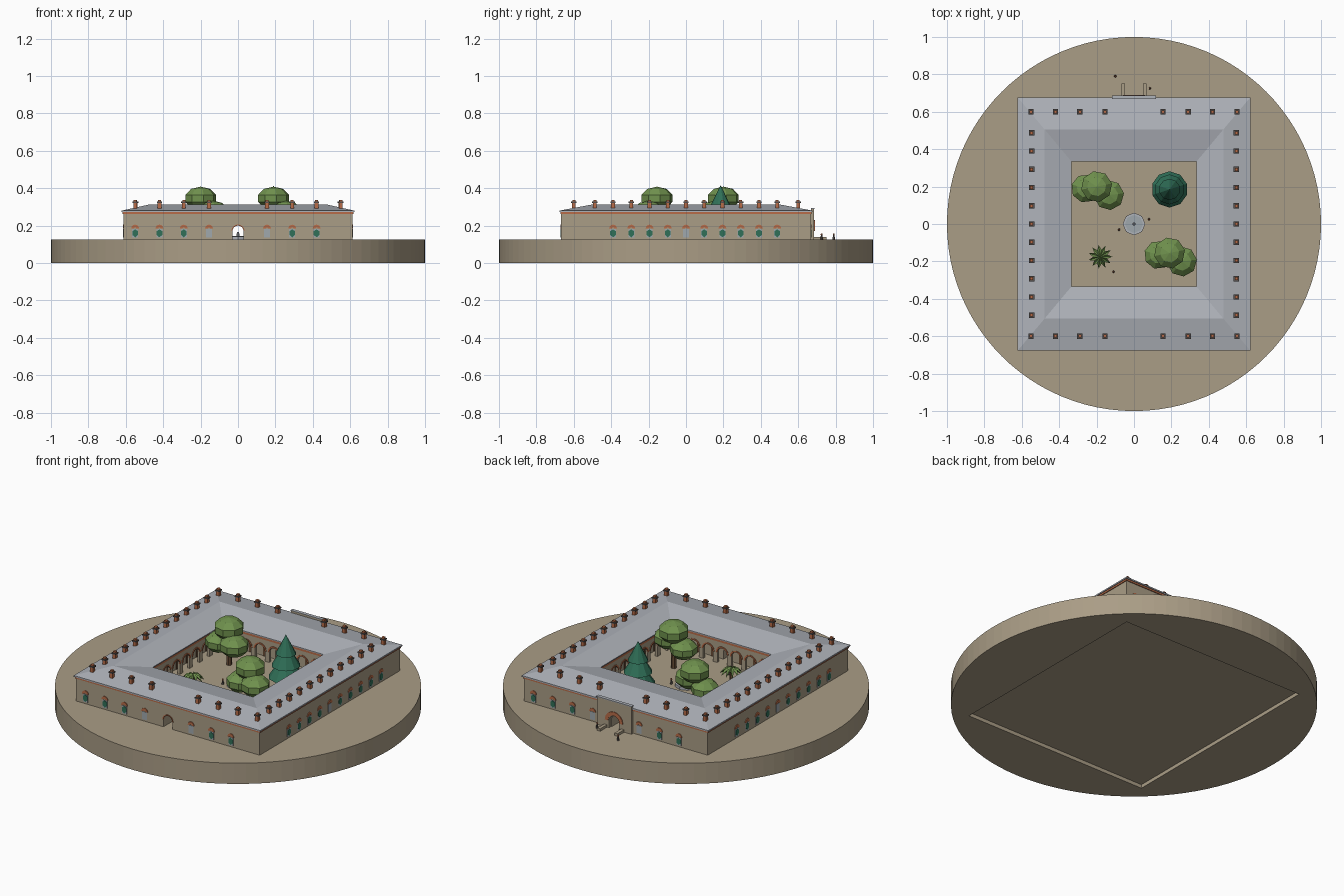
import bpy, bmesh, math
from mathutils import Matrix, Vector

if "Cube" in bpy.data.objects:
    bpy.data.objects.remove(bpy.data.objects["Cube"])

def mat(name, r, g, b):
    lin = [((c / 255 + 0.055) / 1.055) ** 2.4 for c in (r, g, b)]
    m = bpy.data.materials.new(name)
    m.diffuse_color = (*lin, 1)
    m.use_nodes = True
    m.node_tree.nodes["Principled BSDF"].inputs["Base Color"].default_value = m.diffuse_color
    return m

STONE = mat("tan stone", 170, 157, 134)
ROOF = mat("grey roof", 175, 179, 186)
BRICK = mat("terracotta", 184, 108, 72)
CAP = mat("dark cap", 88, 82, 80)
GLASS = mat("grey glass", 160, 168, 174)
TEAL = mat("teal shutter", 48, 112, 88)
LEAF = mat("leaf green", 112, 146, 78)
BARK = mat("brown bark", 104, 76, 54)
G = 0.125                                   # ground level on the disc

def finish(name, bm, m, matrix=Matrix()):
    bmesh.ops.recalc_face_normals(bm, faces=bm.faces[:])
    me = bpy.data.meshes.new(name)
    bm.to_mesh(me)
    bm.free()
    me.transform(matrix)
    me.materials.append(m)
    ob = bpy.data.objects.new(name, me)
    bpy.context.collection.objects.link(ob)
    return ob

def side(k):                                # 0 front, 1 right, 2 back, 3 left
    return Matrix.Rotation(k * math.pi / 2, 4, 'Z')

def prism(name, pts, y0, y1, m, k=0):
    """Outline in x,z pushed from y0 to y1, turned to side k."""
    bm = bmesh.new()
    f = bm.faces.new([bm.verts.new((x, y0, z)) for x, z in pts])
    ext = bmesh.ops.extrude_face_region(bm, geom=[f])
    vs = [e for e in ext["geom"] if isinstance(e, bmesh.types.BMVert)]
    bmesh.ops.translate(bm, verts=vs, vec=(0, y1 - y0, 0))
    return finish(name, bm, m, side(k))

def box(name, x0, x1, y0, y1, z0, z1, m, k=0):
    return prism(name, [(x0, z0), (x1, z0), (x1, z1), (x0, z1)], y0, y1, m, k)

def arc(c, z, r, n=8):
    return [(c - r * math.cos(math.pi * i / n), z + r * math.sin(math.pi * i / n)) for i in range(n + 1)]

def arched_wall(name, half, top, centres, r, spring, y0, y1, m, k):
    pts = [(-half, G)]
    for c in centres:
        pts += [(c - r, G)] + arc(c, spring, r) + [(c + r, G)]
    prism(name, pts + [(half, G), (half, top), (-half, top)], y0, y1, m, k)

def arch_trim(name, c, z, r0, r1, y0, y1, k):
    prism(name, arc(c, z, r1) + arc(c, z, r0)[::-1], y0, y1, BRICK, k)

def rect_ring(name, loops, m):
    """Closed tube of rectangular loops (half x, half y, z)."""
    bm = bmesh.new()
    rings = [[bm.verts.new((sx * a, sy * b, z)) for sx, sy in ((-1, -1), (1, -1), (1, 1), (-1, 1))]
             for a, b, z in loops]
    for i, p in enumerate(rings):
        q = rings[(i + 1) % len(rings)]
        for j in range(4):
            bm.faces.new((p[j], p[(j + 1) % 4], q[(j + 1) % 4], q[j]))
    finish(name, bm, m)

def cone(name, x, y, z0, z1, r0, r1, n, m):
    bm = bmesh.new()
    bmesh.ops.create_cone(bm, cap_ends=True, segments=n, radius1=r0, radius2=r1, depth=z1 - z0)
    return finish(name, bm, m, Matrix.Translation((x, y, (z0 + z1) / 2)))

# round base with a shallow recess underneath
base = cone("round_base", 0, 0, 0, G, 1, 1, 96, STONE)
cutter = box("recess_cutter", -0.615, 0.615, -0.67, 0.67, -0.05, 0.022, STONE)
cutter.hide_render = True
cutter.hide_viewport = True
mod = base.modifiers.new("recess", 'BOOLEAN')
mod.operation = 'DIFFERENCE'
mod.object = cutter

# four wings, front and back pierced by an arched gate
for k in (0, 2):
    arched_wall("gate_wing", 0.612, 0.272, [0], 0.03, 0.17, -0.667, -0.4, STONE, k)
    box("side_wing", -0.4, 0.4, -0.612, -0.4, G, 0.272, STONE, k + 1)

# roof and brick bands under the eaves
rect_ring("hipped_roof", [(0.622, 0.677, 0.272), (0.622, 0.677, 0.28), (0.478, 0.506, 0.312),
                          (0.335, 0.335, 0.276), (0.335, 0.335, 0.27)], ROOF)
rect_ring("outer_band", [(0.617, 0.672, 0.262), (0.617, 0.672, 0.273), (0.6, 0.65, 0.273), (0.6, 0.65, 0.262)], BRICK)
rect_ring("inner_band", [(0.341, 0.341, 0.255), (0.341, 0.341, 0.27), (0.355, 0.355, 0.27), (0.355, 0.355, 0.255)], BRICK)

# courtyard arcades
bays = [i * 0.094 for i in range(-3, 4)]
for k in range(4):
    arched_wall("arcade", 0.36, 0.271, bays, 0.033, 0.187, -0.36, -0.345, STONE, k)
    for c in bays:
        arch_trim("arcade_arch", c, 0.187, 0.033, 0.042, -0.35, -0.342, k)
        if c or k % 2:
            prism("loggia_door", [(c - .018, G)] + arc(c, 0.175, 0.018) + [(c + .018, G)],
                  -0.402, -0.397, BARK, k)

# outer windows with arched brick heads, and chimneys above
long_row = [-0.55, -0.42, -0.29, -0.155, 0.155, 0.29, 0.42]
side_row = [i * 0.0975 for i in range(-4, 6)]
for k in range(4):
    d = 0.612 if k % 2 else 0.667
    for c in (side_row if k % 2 else long_row):
        arch_trim("window_arch", c, 0.184, 0.006, 0.021, -d - 0.004, -d + 0.002, k)
        box("window_glass", c - 0.016, c + 0.016, -d - 0.002, -d + 0.002, 0.135, 0.182, GLASS, k)
        if c and abs(c) != 0.155:
            hexa = [(c - .015, .15), (c, .137), (c + .015, .15), (c + .015, .17), (c, .18), (c - .015, .17)]
            prism("window_shutter", hexa, -d - 0.004, -d, TEAL, k)
    row = [i * 0.0975 for i in range(-5, 6)] if k % 2 else long_row + [0.55]
    cy = -0.547 if k % 2 else -0.6
    for c in row:
        for name, h, z0, z1, m in (("chimney", 0.01, 0.28, 0.322, BRICK), ("chimney_cap", 0.014, 0.322, 0.329, CAP),
                                   ("chimney_pot", 0.008, 0.329, 0.338, BRICK)):
            box(name, c - h, c + h, cy - h, cy + h, z0, z1, m, k)
arch_trim("front_gate_arch", 0, 0.17, 0.03, 0.036, -0.67, -0.66, 0)

# back portal with its approach walls
arched_wall("portal", 0.115, 0.292, [0], 0.034, 0.17, -0.685, -0.667, STONE, 2)
box("portal_coping", -0.118, 0.118, -0.688, -0.667, 0.29, 0.295, ROOF, 2)
arch_trim("portal_arch", 0, 0.17, 0.038, 0.06, -0.689, -0.68, 2)
for s in (-1, 1):
    box("approach_wall", s * 0.057 - 0.01, s * 0.057 + 0.01, -0.75, -0.68, G, 0.14, STONE, 2)

# fountain
cone("fountain_basin", 0, 0, G, 0.142, 0.06, 0.06, 8, ROOF)
cone("fountain_water", 0, 0, 0.142, 0.1435, 0.048, 0.048, 8, GLASS)
cone("fountain_post", 0, 0, 0.142, 0.165, 0.008, 0.006, 8, ROOF)

# leafy trees
def blob(x, y, z, r, turn):
    bm = bmesh.new()
    bmesh.ops.create_uvsphere(bm, u_segments=8, v_segments=5, radius=r)
    finish("tree_crown", bm, LEAF, Matrix.Translation((x, y, z)) @ Matrix.Rotation(turn, 4, 'Z')
           @ Matrix.Diagonal((1, 1, 0.72, 1)))

for tx, ty in ((-0.2, 0.2), (0.19, -0.155)):
    cone("tree_trunk", tx, ty, G, 0.32, 0.016, 0.012, 7, BARK)
    blob(tx, ty, 0.345, 0.088, 0.2)
    blob(tx - 0.06, ty - 0.01, 0.25, 0.08, 0.5)
    blob(tx + 0.066, ty - 0.045, 0.272, 0.085, 0.9)

# conifer
cone("conifer_trunk", 0.19, 0.185, G, 0.2, 0.014, 0.014, 7, BARK)
for z0, z1, r0, r1 in ((0.16, 0.255, 0.097, 0.035), (0.23, 0.325, 0.08, 0.025), (0.3, 0.415, 0.057, 0.0)):
    cone("conifer_tier", 0.19, 0.185, z0, z1, r0, r1, 10, TEAL)

# star-shaped palm
cone("palm_trunk", -0.18, -0.175, G, 0.205, 0.011, 0.008, 7, BARK)
bm = bmesh.new()
for i in range(11):
    R = Matrix.Rotation(i * math.tau / 11, 3, 'Z')
    p = [bm.verts.new(R @ Vector(v)) for v in ((0, 0, 0.018), (0.036, -0.011, 0.01), (0.065, 0, -0.02),
                                               (0.036, 0.011, 0.01), (0.03, 0, -0.004))]
    for f in ((0, 1, 2), (0, 2, 3), (0, 4, 1), (0, 3, 4), (1, 4, 2), (2, 4, 3)):
        bm.faces.new([p[j] for j in f])
finish("palm_leaves", bm, LEAF, Matrix.Translation((-0.18, -0.175, 0.202)))

# small visitors
for x, y in ((0.08, 0.025), (-0.08, -0.03), (-0.11, -0.255), (-0.1, 0.79), (0.085, 0.725)):
    cone("visitor_body", x, y, G, 0.15, 0.007, 0.004, 6, CAP)
    cone("visitor_head", x, y, 0.15, 0.159, 0.005, 0.004, 6, BRICK)
